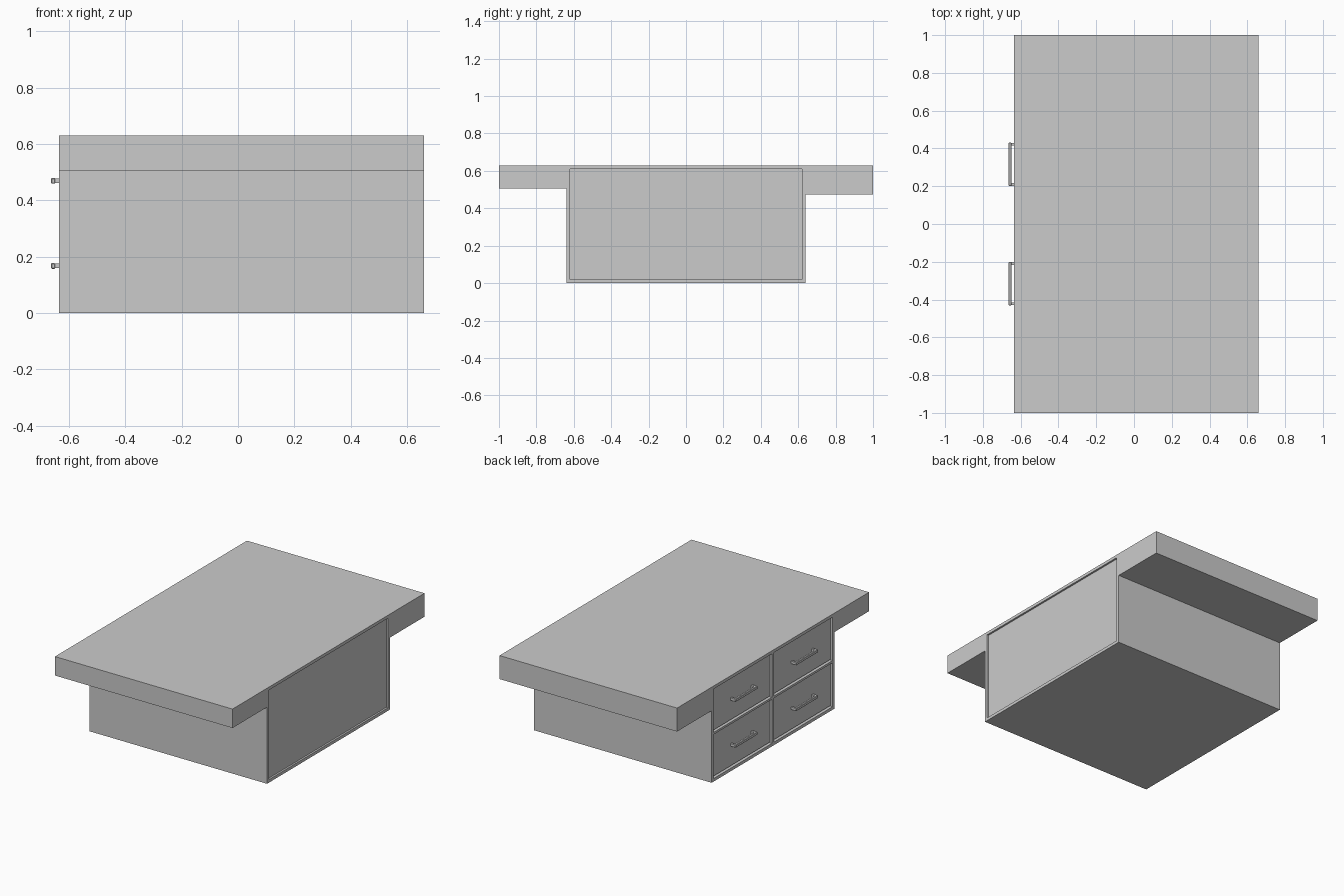
import bpy, bmesh

if "Cube" in bpy.data.objects:
    bpy.data.objects.remove(bpy.data.objects["Cube"])

X0, X1 = -0.635, 0.66      # drawer face and back face of the desk
HALF, TOP = 0.64, 0.63     # half width of the cabinet, desk height
WALL = 0.02


def new_object(name, bm):
    bmesh.ops.recalc_face_normals(bm, faces=bm.faces)
    mesh = bpy.data.meshes.new(name)
    bm.to_mesh(mesh)
    bm.free()
    obj = bpy.data.objects.new(name, mesh)
    bpy.context.collection.objects.link(obj)
    return obj


def add_box(bm, lo, hi):
    verts = bmesh.ops.create_cube(bm, size=1)["verts"]
    for v in verts:
        v.co = [(a + b) / 2 + c * (b - a) for a, b, c in zip(lo, hi, v.co)]


def box(name, lo, hi):
    bm = bmesh.new()
    add_box(bm, lo, hi)
    return new_object(name, bm)


# Cabinet and overhanging worktop: one stepped profile extruded along x
profile = [(-HALF, 0), (HALF, 0), (HALF, 0.475), (1, 0.475),
           (1, TOP), (-1, TOP), (-1, 0.505), (-HALF, 0.505)]
bm = bmesh.new()
face = bm.faces.new([bm.verts.new((X0, y, z)) for y, z in profile])
extruded = bmesh.ops.extrude_face_region(bm, geom=[face])["geom"]
bmesh.ops.translate(bm, vec=(X1 - X0, 0, 0),
                    verts=[g for g in extruded if isinstance(g, bmesh.types.BMVert)])
desk = new_object("desk_body", bm)

# Recesses: shallow back panel, and a 2 x 2 set of drawer openings
bm = bmesh.new()
add_box(bm, (X1 - 0.012, -HALF + WALL, WALL), (X1 + 0.1, HALF - WALL, TOP - WALL))
openings = []
for side in (-1, 1):
    ys = sorted((side * 0.012, side * (HALF - WALL)))
    for zs in ((WALL, 0.31), (0.324, TOP - WALL)):
        openings.append((ys, zs))
        add_box(bm, (X0 - 0.1, ys[0], zs[0]), (X0 + 0.03, ys[1], zs[1]))
cutter = new_object("recess_cutter", bm)
cutter.hide_render = True
cutter.hide_set(True)
cut = desk.modifiers.new("recesses", "BOOLEAN")
cut.operation = "DIFFERENCE"
cut.solver = "EXACT"
cut.object = cutter

# Drawer fronts with bar handles
GAP = 0.008
for i, (ys, zs) in enumerate(openings, 1):
    face_x = X0 + 0.01
    box(f"drawer_front_{i}", (face_x, ys[0] + GAP, zs[0] + GAP),
        (X0 + 0.03, ys[1] - GAP, zs[1] - GAP))
    yc = (ys[0] + ys[1]) / 2
    zc = (zs[0] + zs[1]) / 2 + 0.002
    bar = box(f"handle_bar_{i}", (-0.664, yc - 0.115, zc - 0.01),
              (-0.648, yc + 0.115, zc + 0.01))
    bevel = bar.modifiers.new("soft_edges", "BEVEL")
    bevel.width = 0.003
    bevel.segments = 1
    for s, label in ((-1, "a"), (1, "b")):
        y = yc + s * 0.107
        box(f"handle_post_{i}_{label}", (-0.65, y - 0.007, zc - 0.008),
            (face_x, y + 0.007, zc + 0.008))
